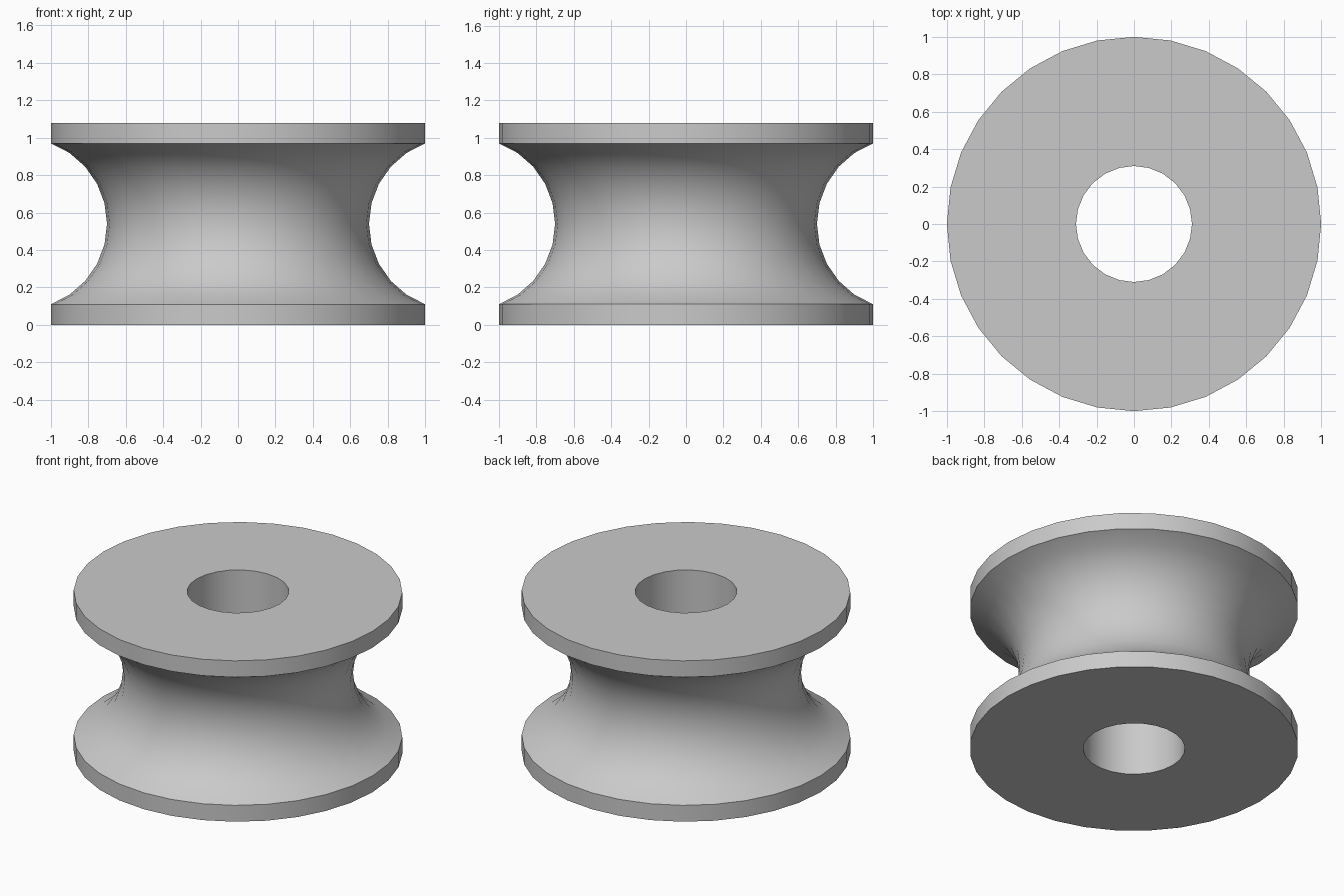
import bpy
import bmesh
from math import sin, cos, asin, pi, radians

cube = bpy.data.objects.get("Cube")
if cube:
    bpy.data.objects.remove(cube, do_unlink=True)

HEIGHT, RIM, WAIST, BORE = 1.08, 0.11, 0.70, 0.31

# Grey material
grey = bpy.data.materials.new("plain grey")
grey.use_nodes = True
colour = (0.59, 0.59, 0.59, 1)
grey.diffuse_color = colour
grey.node_tree.nodes["Principled BSDF"].inputs["Base Color"].default_value = colour


def lathe(bm, profile, sides):
    """Sweep (radius, z) points round z; return the two open end loops."""
    rings = [[bm.verts.new((r * cos(2 * pi * i / sides), r * sin(2 * pi * i / sides), z))
              for i in range(sides)] for r, z in profile]
    for low, high in zip(rings, rings[1:]):
        for i in range(sides):
            j = (i + 1) % sides
            bm.faces.new((low[i], low[j], high[j], high[i]))
    return [[bm.edges.get((ring[i - 1], ring[i])) for i in range(sides)]
            for ring in (rings[0], rings[-1])]


# Outer profile: straight rims joined by a concave circular groove
half, depth = HEIGHT / 2 - RIM, 1 - WAIST
radius = (half ** 2 + depth ** 2) / (2 * depth)
sweep, steps = asin(half / radius), 10
profile = [(1, 0)]
for k in range(steps + 1):
    a = sweep * (2 * k / steps - 1)
    profile.append((WAIST + radius * (1 - cos(a)), HEIGHT / 2 + radius * sin(a)))
profile.append((1, HEIGHT))

# Roller body with its bore and flat end faces
bm = bmesh.new()
outer = lathe(bm, profile, 32)
bore = lathe(bm, [(BORE, 0), (BORE, HEIGHT)], 24)
for outer_loop, bore_loop in zip(outer, bore):
    bmesh.ops.triangle_fill(bm, use_beauty=True, edges=outer_loop + bore_loop)
bmesh.ops.recalc_face_normals(bm, faces=bm.faces[:])

mesh = bpy.data.meshes.new("grooved_roller")
bm.to_mesh(mesh)
bm.free()
mesh.materials.append(grey)
roller = bpy.data.objects.new("grooved_roller", mesh)
bpy.context.collection.objects.link(roller)

# Smooth curves, sharp rims
bpy.ops.object.select_all(action="DESELECT")
roller.select_set(True)
bpy.context.view_layer.objects.active = roller
bpy.ops.object.shade_smooth_by_angle(angle=radians(30))
